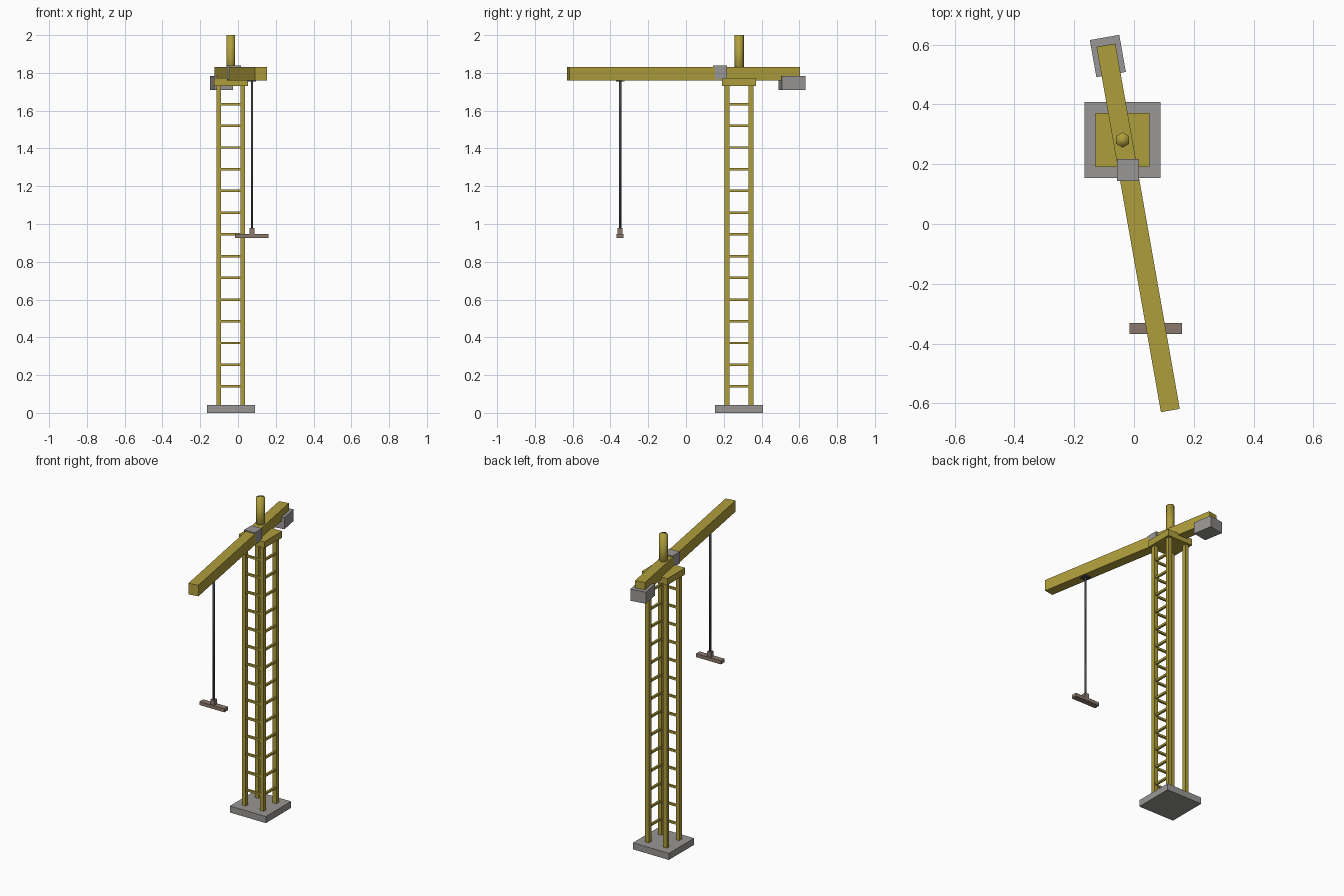
import bpy
from math import radians, sin, cos

old = bpy.data.objects.get("Cube")
if old:
    bpy.data.objects.remove(old, do_unlink=True)


def material(name, rgb):
    m = bpy.data.materials.new(name)
    m.use_nodes = True
    m.diffuse_color = (*rgb, 1)
    m.node_tree.nodes["Principled BSDF"].inputs["Base Color"].default_value = (*rgb, 1)
    return m


yellow = material("crane yellow", (0.43, 0.34, 0.045))
grey = material("concrete grey", (0.32, 0.31, 0.30))
brown = material("load brown", (0.26, 0.19, 0.155))
dark = material("cable dark", (0.07, 0.07, 0.08))

CX, CY = -0.038, 0.281          # tower axis
SWING = radians(10)             # jib heading


def finish(name, mat):
    ob = bpy.context.object
    ob.name = name
    ob.data.materials.append(mat)
    return ob


def box(name, mat, x, y, z0, z1, sx, sy, turn=0):
    """Box standing from z0 to z1, centred on x, y."""
    bpy.ops.mesh.primitive_cube_add(size=1, location=(x, y, (z0 + z1) / 2), rotation=(0, 0, turn))
    ob = finish(name, mat)
    ob.scale = (sx, sy, z1 - z0)
    return ob


def rod(name, mat, x, y, z0, z1, r, sides):
    bpy.ops.mesh.primitive_cylinder_add(vertices=sides, radius=r, depth=z1 - z0,
                                        location=(x, y, (z0 + z1) / 2))
    ob = finish(name, mat)
    bpy.ops.object.shade_smooth()
    return ob


def on_jib(t):
    """Point at distance t from the tower axis along the jib."""
    return CX + t * sin(SWING), CY - t * cos(SWING)


# Tower: base slab, four legs, top platform
box("base_slab", grey, CX, CY, 0, 0.042, 0.254, 0.254)
H = 0.0635
for sx, side in ((-1, "right"), (1, "left")):
    for sy, end in ((-1, "front"), (1, "back")):
        box(f"{end}_{side}_leg", yellow, CX + sx * H, CY + sy * H, 0.035, 1.74, 0.025, 0.025)
box("top_platform", yellow, CX, CY, 1.73, 1.772, 0.18, 0.18)

# Rungs on the front and left faces
for i in range(14):
    z = 0.14 + 0.115 * i
    box(f"front_rung_{i}", yellow, CX, CY - H, z - 0.0065, z + 0.0065, 2 * H, 0.013)
    box(f"left_rung_{i}", yellow, CX + H, CY, z - 0.0065, z + 0.0065, 0.013, 2 * H)

# Jib, mast, cab and counterweight
box("jib", yellow, *on_jib(0.2985), 1.76, 1.831, 0.064, 1.24, SWING)
rod("mast", yellow, CX, CY, 1.76, 2.0, 0.0255, 6)
box("cab", grey, -0.02, 0.181, 1.764, 1.838, 0.074, 0.074)
box("counterweight", grey, *on_jib(-0.285), 1.71, 1.784, 0.1, 0.126, SWING)

# Trolley, cable and load
lx, ly = on_jib(0.64)
box("trolley", dark, lx, ly, 1.755, 1.80, 0.045, 0.045)
rod("cable", dark, lx, ly, 0.97, 1.77, 0.0065, 6)
box("hook_block", brown, lx, ly, 0.94, 0.98, 0.027, 0.027)
box("load_beam", brown, lx, ly, 0.926, 0.948, 0.176, 0.037)
